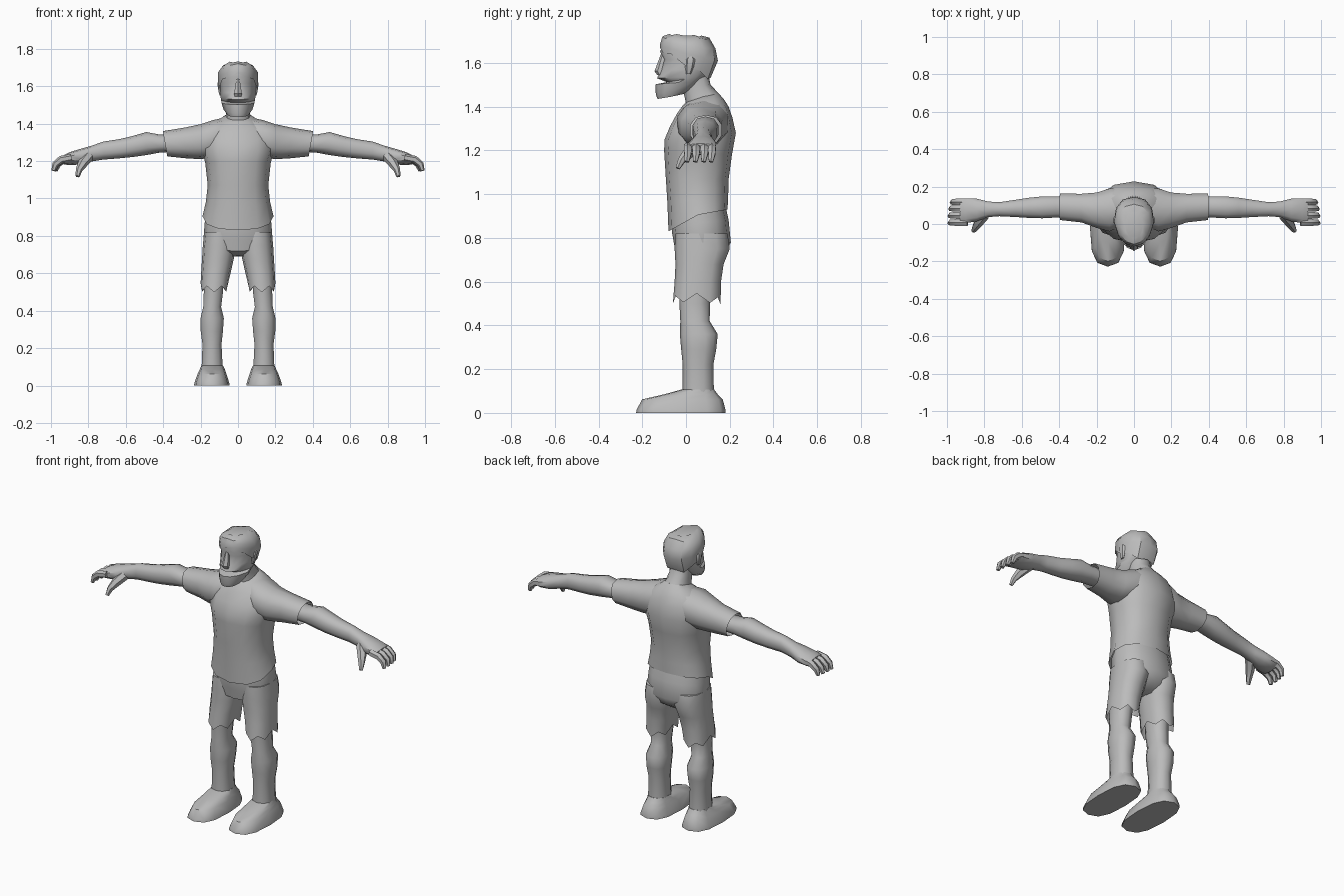
import bpy, bmesh, math
from mathutils import Vector

grey = bpy.data.materials.new("plain grey")
grey.diffuse_color = (0.5, 0.5, 0.5, 1)


def pw(v, k):
    return math.copysign(abs(v) ** k, v)


def zring(zf, zs, zb, yf, yb, hw, xc=0, k=0.85, egg=0.0, n=12, jag=0.0):
    """Level ring, with its own height at the front, sides and back."""
    pts = []
    for i in range(n):
        a = 2 * math.pi * i / n
        s, c = pw(math.sin(a), k), pw(-math.cos(a), k)
        z = zs + (zb - zs) * c if c > 0 else zs + (zf - zs) * -c
        pts.append(Vector((xc + hw * s * (1 - egg * max(0, -c)),
                           (yf + yb) / 2 + (yb - yf) / 2 * c,
                           z + jag * (-1) ** i)))
    return pts


def flat(z, yf, yb, x0, x1, **kw):
    return zring(z, z, z, yf, yb, (x1 - x0) / 2, (x0 + x1) / 2, **kw)


def xring(x, yf, yb, z0, z1, lean=0.0, k=0.85, n=10):
    """Upright ring across an arm; lean shifts its top outward."""
    pts = []
    for i in range(n):
        a = 2 * math.pi * i / n
        s, c = pw(math.sin(a), k), pw(math.cos(a), k)
        pts.append(Vector((x + lean * c, (yf + yb) / 2 + (yb - yf) / 2 * s,
                           (z0 + z1) / 2 + (z1 - z0) / 2 * c)))
    return pts


def tube(points, radii, n=6):
    """Rings along a bent path for fingers."""
    p = [Vector(q) for q in points]
    out = []
    for i, q in enumerate(p):
        d = (p[min(i + 1, len(p) - 1)] - p[max(i - 1, 0)]).normalized()
        u = d.cross(Vector((0, 1, 0))).normalized()
        v = d.cross(u)
        out.append([q + radii[i] * (u * math.cos(2 * math.pi * j / n) +
                                    v * math.sin(2 * math.pi * j / n)) for j in range(n)])
    return out


def loft(name, rings, caps=(True, True), mirror=False, angle=45):
    bm = bmesh.new()
    rows = [[bm.verts.new(p) for p in r] for r in rings]
    n = len(rows[0])
    for a, b in zip(rows, rows[1:]):
        for i in range(n):
            j = (i + 1) % n
            bm.faces.new((a[i], a[j], b[j], b[i]))
    if caps[0]:
        bm.faces.new(rows[0][::-1])
    if caps[1]:
        bm.faces.new(rows[-1])
    bmesh.ops.recalc_face_normals(bm, faces=bm.faces)
    me = bpy.data.meshes.new(name)
    bm.to_mesh(me)
    bm.free()
    me.materials.append(grey)
    ob = bpy.data.objects.new(name, me)
    bpy.context.collection.objects.link(ob)
    bpy.ops.object.select_all(action='DESELECT')
    ob.select_set(True)
    bpy.context.view_layer.objects.active = ob
    bpy.ops.object.shade_smooth_by_angle(angle=math.radians(angle))
    if mirror:
        ob.modifiers.new("mirror", 'MIRROR')
    return ob


# Shirt body, hem lower at the front
loft("shirt", [
    zring(0.83, 0.905, 0.93, -0.08, 0.19, 0.19),
    zring(0.96, 0.98, 1.0, -0.085, 0.193, 0.172),
    zring(1.07, 1.07, 1.07, -0.092, 0.195, 0.162),
    zring(1.20, 1.19, 1.18, -0.10, 0.21, 0.175),
    zring(1.25, 1.27, 1.28, -0.098, 0.228, 0.195),
    zring(1.31, 1.34, 1.35, -0.073, 0.212, 0.19),
    zring(1.37, 1.395, 1.40, -0.04, 0.195, 0.155),
    zring(1.405, 1.425, 1.435, -0.015, 0.172, 0.10),
    zring(1.42, 1.445, 1.46, 0.0, 0.15, 0.065)], caps=(False, True))

# Sleeves
loft("sleeve", [
    xring(0.06, -0.01, 0.19, 1.25, 1.435),
    xring(0.13, -0.045, 0.195, 1.22, 1.42),
    xring(0.20, -0.025, 0.172, 1.21, 1.397),
    xring(0.28, 0.005, 0.165, 1.215, 1.38),
    xring(0.39, 0.018, 0.165, 1.225, 1.36, lean=0.012)], caps=(True, False), mirror=True)

# Arms and palms
loft("arm", [
    xring(0.34, 0.035, 0.15, 1.25, 1.34),
    xring(0.42, 0.032, 0.15, 1.245, 1.342),
    xring(0.49, 0.028, 0.15, 1.232, 1.355),
    xring(0.56, 0.03, 0.143, 1.222, 1.335),
    xring(0.63, 0.035, 0.132, 1.215, 1.318),
    xring(0.72, 0.04, 0.118, 1.208, 1.304),
    xring(0.78, 0.035, 0.122, 1.198, 1.283),
    xring(0.84, 0.012, 0.138, 1.182, 1.266),
    xring(0.90, 0.002, 0.14, 1.178, 1.248),
    xring(0.93, 0.0, 0.135, 1.182, 1.232)], mirror=True)

# Curled fingers and thumb
for i, (y, reach) in enumerate([(0.008, 0.0), (0.046, 0.0), (0.084, -0.004), (0.118, -0.012)]):
    loft(f"finger_{i + 1}", tube(
        [(0.89, y, 1.218), (0.945 + reach, y, 1.208), (0.977 + reach, y, 1.182),
         (0.987 + reach, y - 0.004, 1.148)], [0.02, 0.021, 0.018, 0.011]), mirror=True)
loft("thumb", tube([(0.80, 0.05, 1.225), (0.832, 0.008, 1.185), (0.85, -0.022, 1.152),
                    (0.858, -0.038, 1.118)], [0.03, 0.026, 0.018, 0.011]), mirror=True)

# Shorts: hips and two legs with ragged hems
loft("shorts_hips", [
    zring(0.87, 0.94, 0.95, -0.065, 0.18, 0.172),
    zring(0.83, 0.87, 0.88, -0.065, 0.195, 0.178),
    zring(0.78, 0.78, 0.78, -0.056, 0.205, 0.185),
    zring(0.72, 0.73, 0.73, -0.045, 0.18, 0.17),
    zring(0.70, 0.69, 0.69, 0.0, 0.12, 0.10)])
loft("shorts_leg", [
    flat(0.82, -0.05, 0.19, 0.015, 0.18),
    flat(0.75, -0.052, 0.20, 0.012, 0.188),
    flat(0.68, -0.048, 0.172, 0.022, 0.192),
    flat(0.60, -0.052, 0.16, 0.04, 0.197),
    zring(0.515, 0.53, 0.51, -0.06, 0.158, 0.073, xc=0.127, jag=-0.016)],
    caps=(True, False), mirror=True)

# Bare legs
loft("leg", [
    flat(0.64, -0.035, 0.12, 0.07, 0.18, n=10),
    flat(0.50, -0.03, 0.11, 0.078, 0.185, n=10),
    flat(0.42, -0.026, 0.108, 0.088, 0.188, n=10),
    flat(0.36, -0.028, 0.145, 0.073, 0.203, n=10),
    flat(0.29, -0.022, 0.138, 0.078, 0.202, n=10),
    flat(0.22, -0.015, 0.125, 0.086, 0.192, n=10),
    flat(0.07, -0.016, 0.128, 0.078, 0.198, n=10)], mirror=True)

# Shoes
loft("shoe", [
    flat(0.0, -0.228, 0.18, 0.045, 0.235, k=0.75),
    flat(0.015, -0.226, 0.18, 0.047, 0.233, k=0.75),
    flat(0.062, -0.20, 0.168, 0.062, 0.216, k=0.8),
    flat(0.085, -0.10, 0.145, 0.07, 0.205),
    flat(0.108, -0.016, 0.128, 0.08, 0.195)], mirror=True)

# Neck
loft("neck", [
    zring(1.38, 1.40, 1.42, 0.0, 0.17, 0.075),
    zring(1.425, 1.44, 1.46, -0.002, 0.15, 0.066),
    zring(1.47, 1.49, 1.50, -0.012, 0.112, 0.06),
    zring(1.56, 1.56, 1.56, -0.02, 0.10, 0.06)])

# Head with an open mouth notch and brow
loft("head", [
    zring(1.435, 1.445, 1.458, -0.13, -0.01, 0.055, egg=0.2),
    zring(1.455, 1.475, 1.48, -0.138, 0.035, 0.077, egg=0.3),
    zring(1.502, 1.51, 1.51, -0.14, 0.07, 0.088, egg=0.3),
    zring(1.512, 1.525, 1.53, -0.088, 0.08, 0.09, egg=0.3),
    zring(1.53, 1.535, 1.54, -0.132, 0.10, 0.092, egg=0.3),
    zring(1.565, 1.57, 1.57, -0.118, 0.12, 0.096, egg=0.25),
    zring(1.615, 1.615, 1.61, -0.102, 0.135, 0.099, egg=0.15),
    zring(1.65, 1.65, 1.65, -0.118, 0.13, 0.1, egg=0.2),
    zring(1.695, 1.69, 1.69, -0.105, 0.10, 0.085, egg=0.2)], angle=40)

# Nose
loft("nose", [
    flat(1.545, -0.132, -0.08, -0.022, 0.022, n=6),
    flat(1.562, -0.144, -0.08, -0.023, 0.023, n=6),
    flat(1.64, -0.115, -0.08, -0.010, 0.010, n=6)])

# Ears
loft("ear", [
    flat(1.55, 0.0, 0.022, 0.085, 0.10, n=6),
    flat(1.58, -0.004, 0.036, 0.085, 0.107, n=6),
    flat(1.615, -0.004, 0.044, 0.085, 0.112, n=6),
    flat(1.63, 0.008, 0.034, 0.085, 0.106, n=6)], mirror=True)

# Hair cap: high on the forehead, low at the nape, jagged edge
loft("hair", [
    zring(1.662, 1.595, 1.525, -0.119, 0.113, 0.103, egg=0.2, jag=0.008),
    zring(1.68, 1.64, 1.61, -0.12, 0.146, 0.108, egg=0.2),
    zring(1.70, 1.675, 1.665, -0.114, 0.135, 0.106, egg=0.2),
    zring(1.717, 1.708, 1.712, -0.108, 0.106, 0.085, egg=0.2, jag=0.004),
    zring(1.73, 1.727, 1.722, -0.075, 0.07, 0.05, jag=0.003)], caps=(False, True), angle=35)
